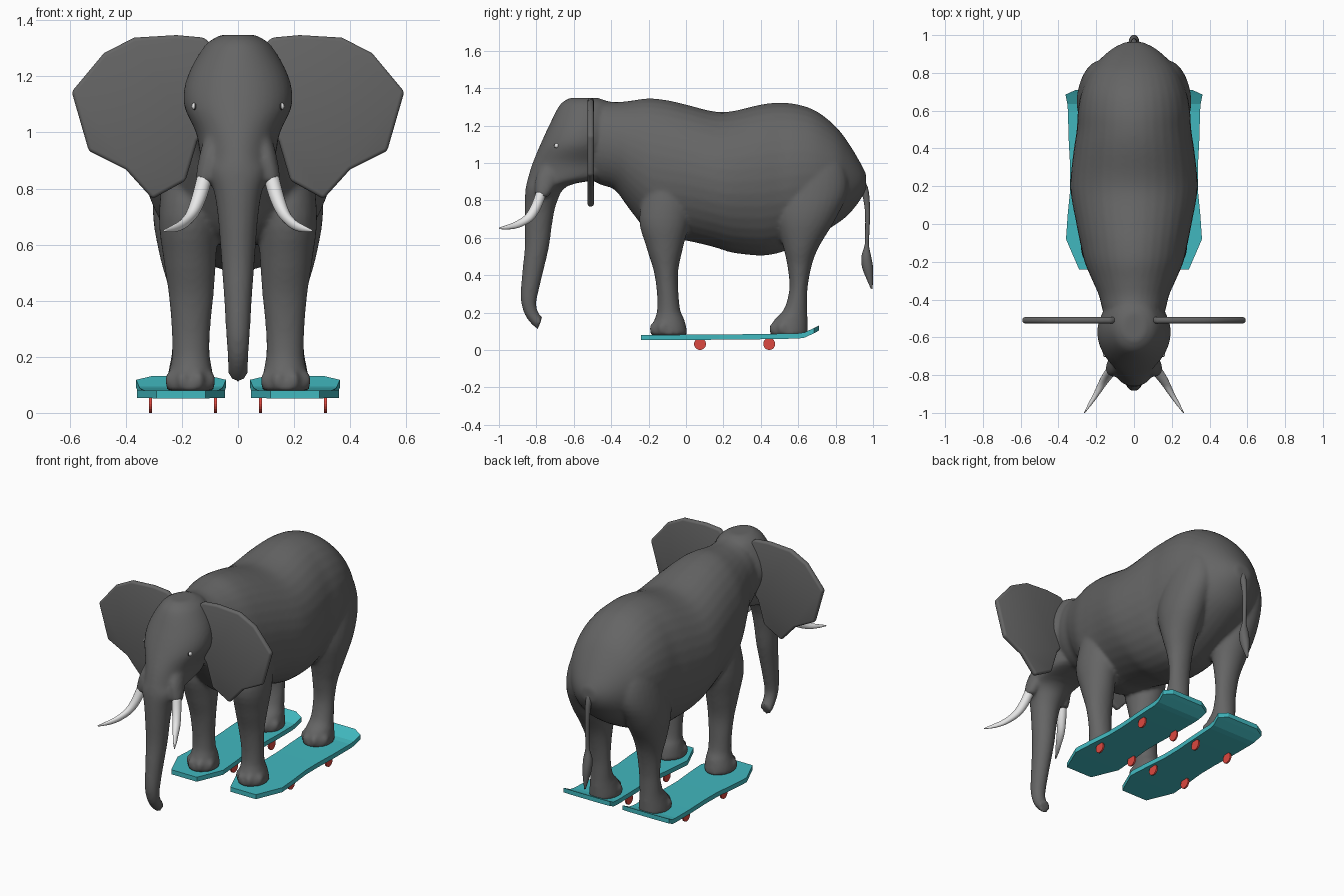
import bpy, bmesh, math
from mathutils import Vector, Matrix


def material(name, rgb):
    m = bpy.data.materials.new(name)
    m.diffuse_color = (*rgb, 1)
    return m


GREY = material("grey_hide", (0.13, 0.13, 0.13))
IVORY = material("ivory", (0.82, 0.82, 0.82))
TEAL = material("teal_deck", (0.053, 0.48, 0.52))
RED = material("red_wheel", (0.72, 0.065, 0.05))
DARK = material("dark_eye", (0.03, 0.03, 0.03))


def finish(bm, name, mat, smooth=True):
    bmesh.ops.recalc_face_normals(bm, faces=bm.faces)
    me = bpy.data.meshes.new(name)
    bm.to_mesh(me)
    bm.free()
    me.materials.append(mat)
    for p in me.polygons:
        p.use_smooth = smooth
    ob = bpy.data.objects.new(name, me)
    bpy.context.collection.objects.link(ob)
    return ob


def catmull(rows, steps):
    out = []
    for i in range(len(rows) - 1):
        p = [rows[max(0, min(len(rows) - 1, i + k))] for k in (-1, 0, 1, 2)]
        for s in range(steps):
            t = s / steps
            out.append([0.5 * (2 * b + (c - a) * t + (2 * a - 5 * b + 4 * c - d) * t * t
                               + (3 * b - a - 3 * c + d) * t ** 3) for a, b, c, d in zip(*p)])
    return out + [list(rows[-1])]


def loft(bm, rows, side=1, steps=4, n=28):
    """Rows: front point (y, z), back point (y, z), half width, centre x."""
    rings = []
    for ya, za, yb, zb, w, x in catmull(rows, steps):
        ring = []
        for k in range(n):
            a = math.tau * k / n
            c, s = math.cos(a), math.sin(a)
            ring.append(bm.verts.new((side * (x + w * c), (ya + yb) / 2 + (ya - yb) / 2 * s,
                                      (za + zb) / 2 + (za - zb) / 2 * s)))
        rings.append(ring)
    for r, q in zip(rings, rings[1:]):
        for k in range(n):
            bm.faces.new((r[k], r[(k + 1) % n], q[(k + 1) % n], q[k]))
    bm.faces.new(rings[0])
    bm.faces.new(rings[-1])


def ball(bm, loc, size, n=16):
    bmesh.ops.create_uvsphere(bm, u_segments=n, v_segments=n // 2, radius=1,
                              matrix=Matrix.Translation(loc) @ Matrix.Diagonal((*size, 1)))


# Torso stations: y, top, bottom, half width
torso = [(-.58, 1.32, .95, .12), (-.46, 1.335, .885, .165), (-.38, 1.325, .855, .185),
         (-.3, 1.332, .75, .22), (-.2, 1.345, .63, .262), (-.1, 1.335, .595, .285),
         (0, 1.312, .585, .305), (.15, 1.275, .55, .333), (.25, 1.277, .52, .335),
         (.4, 1.312, .505, .318), (.5, 1.322, .52, .303), (.6, 1.312, .56, .297),
         (.7, 1.275, .61, .278), (.8, 1.195, .67, .238), (.87, 1.105, .725, .182),
         (.93, 1.005, .8, .112), (.963, .94, .86, .045)]
# Head and trunk, from crown to tip
head = [(-.62, 1.348, -.47, 1.348, .06), (-.675, 1.31, -.4, 1.31, .118),
        (-.732, 1.2, -.38, 1.2, .18), (-.778, 1.1, -.38, 1.1, .193),
        (-.82, 1.0, -.4, 1.0, .15), (-.845, .92, -.42, .925, .135),
        (-.858, .86, -.63, .878, .115), (-.862, .78, -.69, .79, .085),
        (-.862, .68, -.715, .68, .07), (-.862, .55, -.733, .55, .06),
        (-.877, .4, -.768, .4, .049), (-.884, .28, -.797, .275, .042),
        (-.867, .2, -.8, .235, .038), (-.832, .145, -.787, .195, .036),
        (-.792, .11, -.768, .175, .037)]
# Leg stations: z, front y, back y, half width, centre x
front_leg = [(.078, -.192, .008, .086, .17), (.12, -.186, .002, .083, .17), (.165, -.168, -.01, .074, .168),
             (.21, -.155, -.03, .067, .168), (.3, -.155, -.04, .069, .168), (.42, -.172, -.042, .08, .167),
             (.55, -.212, -.015, .094, .172), (.7, -.25, .02, .105, .177), (.9, -.21, .03, .09, .17),
             (1.1, -.15, .0, .035, .18)]
hind_leg = [(.078, .448, .65, .086, .17), (.12, .453, .65, .083, .17), (.165, .475, .65, .075, .17),
            (.22, .525, .648, .066, .17), (.33, .553, .65, .065, .17), (.45, .542, .672, .076, .174),
            (.55, .52, .71, .095, .182), (.7, .48, .8, .117, .186), (.85, .48, .865, .118, .175),
            (1.0, .52, .84, .085, .175), (1.15, .6, .75, .035, .15)]

# Body skin: overlapping lofts fused into one smooth surface
bm = bmesh.new()
loft(bm, [(y, t, y, b, w, 0) for y, t, b, w in torso], n=36)
loft(bm, [(*r, 0) for r in head], n=36)
for s in (1, -1):
    for leg in (front_leg, hind_leg):
        loft(bm, [(f, z, b, z, w, x) for z, f, b, w, x in leg], s)
        y0 = (leg[0][1] + leg[0][2]) / 2
        for deg in (-66, -22, 22, 66):  # toes
            a = math.radians(deg)
            ball(bm, (s * .17 + .072 * math.sin(a), y0 - .08 * math.cos(a), .115), (.025, .03, .035))
    # tusk sockets
    loft(bm, [(-.76, 1.0, -.65, 1.0, .03, .085), (-.8, .93, -.68, .92, .038, .098),
              (-.808, .86, -.715, .85, .037, .112), (-.805, .825, -.74, .815, .03, .118)], s)
body = finish(bm, "elephant_body", GREY)
m = body.modifiers.new("fuse", 'REMESH')
m.mode, m.voxel_size, m.use_smooth_shade = 'VOXEL', .011, True
m = body.modifiers.new("soften", 'SMOOTH')
m.factor, m.iterations = .5, 5

# Tail with tuft
bm = bmesh.new()
loft(bm, [(.925, .95, .91, .9, .025, 0), (.972, .87, .937, .85, .018, 0), (.984, .75, .956, .75, .014, 0),
          (.98, .62, .958, .62, .012, 0), (.978, .56, .955, .56, .014, 0), (.99, .5, .938, .5, .027, 0),
          (1.0, .44, .942, .44, .026, 0), (1.0, .38, .965, .38, .016, 0), (.997, .325, .987, .33, .005, 0)], n=16)
finish(bm, "tail", GREY)

ear_outline = [(.08, 1.3), (.12, 1.338), (.22, 1.347), (.37, 1.338), (.478, 1.283), (.593, 1.145),
               (.532, .934), (.4, .868), (.305, .763), (.187, .828), (.145, .97), (.08, 1.05)]
deck_rows = [(-.24, .052, .088), (-.08, .053, .157), (.05, .054, .148), (.18, .055, .135), (.3, .056, .135),
             (.45, .058, .143), (.6, .061, .147), (.635, .066, .15), (.685, .09, .16), (.71, .103, .105)]

for s, side in ((1, "left"), (-1, "right")):
    # Ear plate
    bm = bmesh.new()
    f = bm.faces.new([bm.verts.new((s * x, -.526, z)) for x, z in ear_outline])
    ext = bmesh.ops.extrude_face_region(bm, geom=[f])
    bmesh.ops.translate(bm, vec=(0, .033, 0), verts=[g for g in ext["geom"] if isinstance(g, bmesh.types.BMVert)])
    ear = finish(bm, side + "_ear", GREY)
    b = ear.modifiers.new("round_rim", 'BEVEL')
    b.width, b.segments = .013, 3

    # Tusk
    bm = bmesh.new()
    loft(bm, [(-.80, .85, -.745, .84, .028, .118), (-.825, .78, -.775, .76, .027, .138),
              (-.857, .725, -.818, .695, .023, .163), (-.905, .69, -.885, .657, .017, .196),
              (-.95, .671, -.943, .645, .012, .228), (-1.0, .654, -.999, .646, .003, .262)], s, n=16)
    finish(bm, side + "_tusk", IVORY)

    # Eye: dark lid with pale centre
    bm = bmesh.new()
    ball(bm, (s * .151, -.69, 1.092), (.012, .015, .014))
    finish(bm, side + "_eyelid", DARK)
    bm = bmesh.new()
    ball(bm, (s * .156, -.691, 1.093), (.0095, .013, .0125))
    finish(bm, side + "_eye", IVORY)

    # Skateboard deck with kicked tail
    bm = bmesh.new()
    rings = [[bm.verts.new((s * .203 + x, y, z + dz)) for x, dz in ((-w, 0), (w, 0), (w, .028), (-w, .028))]
             for y, z, w in deck_rows]
    for r, q in zip(rings, rings[1:]):
        for k in range(4):
            bm.faces.new((r[k], r[(k + 1) % 4], q[(k + 1) % 4], q[k]))
    bm.faces.new(rings[0])
    bm.faces.new(rings[-1])
    finish(bm, side + "_skateboard_deck", TEAL, False)

    # Thin disc wheels
    bm = bmesh.new()
    for y in (.075, .445):
        for x in (.08, .312):
            bmesh.ops.create_cone(bm, cap_ends=True, segments=20, radius1=.032, radius2=.032, depth=.01,
                                  matrix=Matrix.Translation((s * x, y, .032)) @ Matrix.Rotation(math.pi / 2, 4, 'Y'))
    finish(bm, side + "_skateboard_wheels", RED, False)
